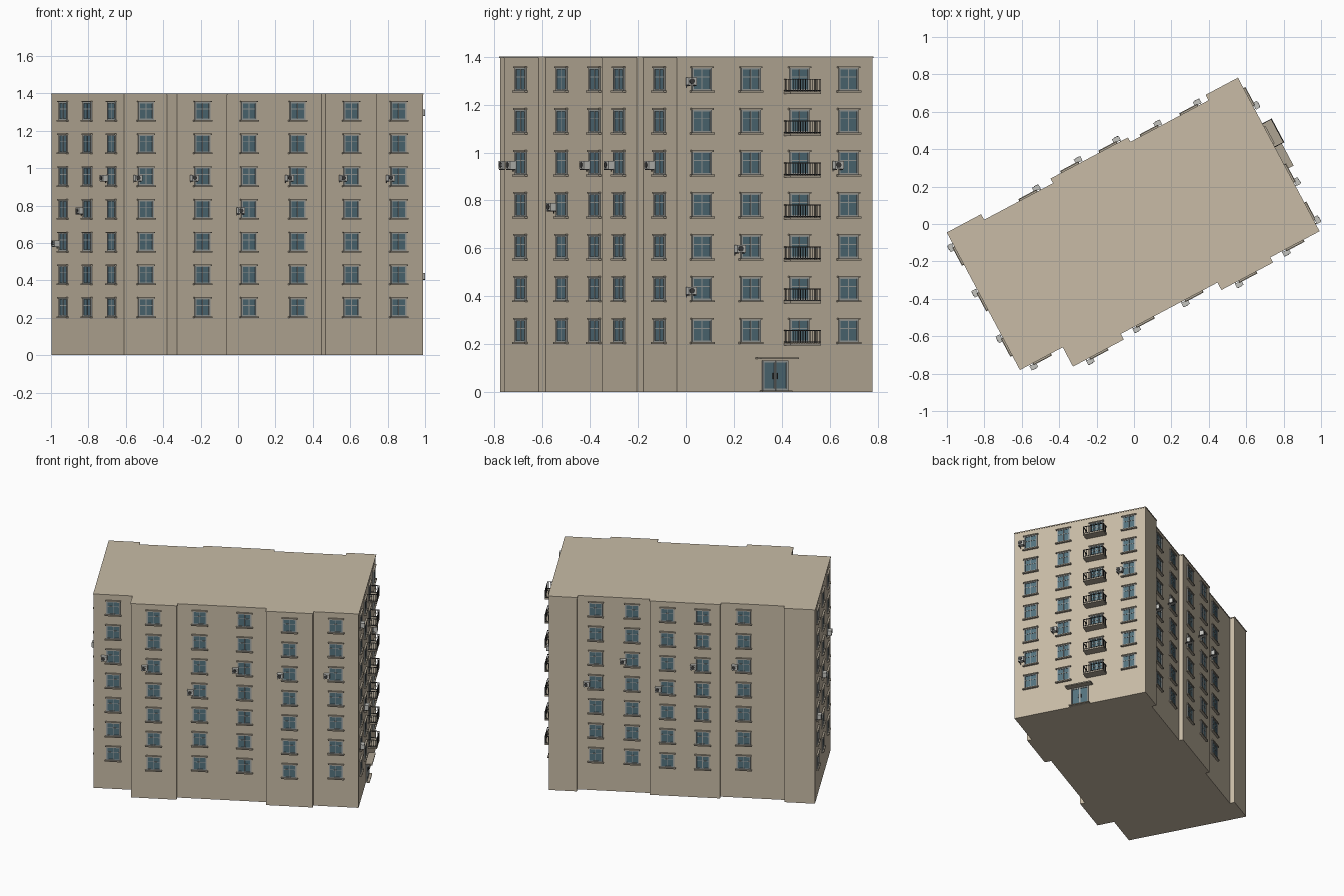
import bpy, bmesh, math
from mathutils import Matrix, Vector

if "Cube" in bpy.data.objects:
    bpy.data.objects.remove(bpy.data.objects["Cube"])

ROT = Matrix.Rotation(math.radians(28), 3, 'Z')
HEIGHT, FLOORS, FIRST, STEP = 1.4, 7, 0.256, 0.175


def material(name, rgb):
    m = bpy.data.materials.new(name)
    m.diffuse_color = (*rgb, 1)
    m.use_nodes = True
    m.node_tree.nodes["Principled BSDF"].inputs["Base Color"].default_value = m.diffuse_color
    return m


WALL = material("plaster", (0.58, 0.50, 0.38))
TRIM = material("stone_trim", (0.42, 0.37, 0.29))
FRAME = material("window_paint", (0.36, 0.38, 0.37))
GLASS = material("glass", (0.09, 0.17, 0.21))
METAL = material("dark_metal", (0.05, 0.05, 0.05))
UNIT = material("unit_shell", (0.55, 0.55, 0.52))

parts = {}


def part(name, mat):
    if name not in parts:
        parts[name] = (bmesh.new(), mat)
    return parts[name][0]


def box(name, mat, frame, x, d, z):
    """Box from ranges: x along the wall, d outwards, z up."""
    size = Vector((x[1] - x[0], d[1] - d[0], z[1] - z[0]))
    mid = Vector((sum(x) / 2, -sum(d) / 2, sum(z) / 2))
    bmesh.ops.create_cube(part(name, mat), size=1,
                          matrix=frame @ Matrix.Translation(mid) @ Matrix.Diagonal((*size, 1)))


# Footprint, counter-clockwise, in the building's own axes
OUTLINE = [(-.902, -.40), (-.643, -.40), (-.643, -.517), (-.341, -.517), (-.341, -.483),
           (.25, -.483), (.25, -.528), (.557, -.528), (.557, -.497), (.855, -.497),
           (.855, .427), (.665, .427), (.665, .394), (.186, .394), (.186, .421),
           (-.277, .421), (-.277, .393), (-.70, .393), (-.70, .427), (-.902, .427)]
PTS = [ROT @ Vector((u, v, 0)) for u, v in OUTLINE]

# Wall index -> list of (position along the wall, floors with a cooling unit)
BAYS = {0: [(.5, [4])],
        2: [(.5, [4])],
        4: [(.25, [3]), (.75, [4])],
        6: [(.5, [4])],
        8: [(.5, [4])],
        9: [(.125, [1, 6]), (.375, [2]), (.625, []), (.875, [4])],
        12: [(.25, [3]), (.75, [4])],
        14: [(.25, [3]), (.75, [4])],
        16: [(.36, [4])],
        19: [(1 / 6, [2]), (.5, [3]), (5 / 6, [4])]}


def prism(name, mat, z0, z1, grow=0.0):
    bm = part(name, mat)
    n = len(PTS)
    verts = []
    for i, p in enumerate(PTS):
        a, b = (p - PTS[i - 1]).normalized(), (PTS[(i + 1) % n] - p).normalized()
        out = Vector((a.y, -a.x, 0)) + Vector((b.y, -b.x, 0))
        verts.append(bm.verts.new(p + out * grow + Vector((0, 0, z0))))
    face = bm.faces.new(verts)
    ext = bmesh.ops.extrude_face_region(bm, geom=[face], use_keep_orig=True)
    bmesh.ops.translate(bm, vec=(0, 0, z1 - z0),
                        verts=[g for g in ext["geom"] if isinstance(g, bmesh.types.BMVert)])
    bmesh.ops.recalc_face_normals(bm, faces=bm.faces)


def wall_frame(i, t, z):
    a, b = PTS[i], PTS[(i + 1) % len(PTS)]
    p, r = a.lerp(b, t), (b - a).normalized()
    return Matrix(((r.x, -r.y, 0, p.x), (r.y, r.x, 0, p.y), (0, 0, 1, z), (0, 0, 0, 1)))


def window(f):
    box("window_glass", GLASS, f, (-.042, .042), (-.004, .003), (-.044, .044))
    for s in (-1, 1):
        x = sorted((s * .038, s * .046))
        box("window_frames", FRAME, f, x, (-.004, .007), (-.048, .048))
    box("window_frames", FRAME, f, (-.038, .038), (-.004, .007), (.041, .048))
    box("window_frames", FRAME, f, (-.038, .038), (-.004, .007), (-.048, -.041))
    box("window_frames", FRAME, f, (-.002, .002), (-.004, .005), (-.041, .041))
    box("window_frames", FRAME, f, (-.038, .038), (-.004, .005), (.008, .012))
    box("window_lintels", TRIM, f, (-.052, .052), (-.004, .012), (.047, .054))
    box("window_sills", TRIM, f, (-.055, .055), (-.004, .015), (-.056, -.048))


def cooling_unit(f):
    box("cooling_units", UNIT, f, (-.078, -.038), (.008, .034), (-.024, .008))
    fan = f @ Matrix.Translation((-.062, -.0345, -.008)) @ Matrix.Rotation(math.pi / 2, 4, 'X')
    bmesh.ops.create_cone(part("unit_fans", METAL), cap_ends=True, segments=16,
                          radius1=.012, radius2=.012, depth=.003, matrix=fan)
    for x in (-.074, -.045):
        box("unit_brackets", METAL, f, (x, x + .003), (-.002, .034), (-.028, -.024))
        box("unit_brackets", METAL, f, (x, x + .003), (-.002, .003), (-.036, -.024))


def balcony(f):
    w, d, lo, hi = .072, .058, -.052, .002
    box("balcony_slabs", TRIM, f, (-w, w), (-.004, d + .002), (lo - .009, lo))
    for z in (hi, lo + .006):
        box("balcony_railings", METAL, f, (-w, w), (d - .004, d), (z - .004, z))
        for s in (-1, 1):
            x = sorted((s * w, s * (w - .004)))
            box("balcony_railings", METAL, f, x, (-.002, d), (z - .004, z))
    for k in range(13):
        x = -w + .001 + k * (2 * w - .004) / 12
        box("balcony_railings", METAL, f, (x, x + .002), (d - .003, d - .001), (lo, hi))
    for s in (-1, 1):
        for k in range(4):
            y, x = .008 + k * .013, sorted((s * (w - .001), s * (w - .003)))
            box("balcony_railings", METAL, f, x, (y, y + .002), (lo, hi))


# Building body and thin roof edge
prism("building_walls", WALL, 0, HEIGHT - .006)
prism("roof_slab", WALL, HEIGHT - .006, HEIGHT, .003)

# Windows, cooling units and the column of balconies
for wall, bays in BAYS.items():
    for t, units in bays:
        for floor in range(FLOORS):
            f = wall_frame(wall, t, FIRST + STEP * floor)
            window(f)
            if floor in units:
                cooling_unit(f)
            if wall == 9 and t == .625:
                balcony(f)

# Street entrance: double glass door, canopy and step
f = wall_frame(9, .5, 0)
box("door_glass", GLASS, f, (-.055, .055), (-.004, .003), (.006, .128))
for x0, x1 in ((-.06, -.052), (.052, .06), (-.005, -.001), (.001, .005)):
    box("door_frame", FRAME, f, (x0, x1), (-.004, .008), (.006, .132))
for z in (.006, .124):
    box("door_frame", FRAME, f, (-.052, .052), (-.004, .007), (z, z + .008))
for x in (-.011, .008):
    box("door_handles", METAL, f, (x, x + .003), (.003, .01), (.055, .08))
box("entrance_canopy", TRIM, f, (-.09, .09), (-.004, .045), (.137, .145))
box("entrance_step", TRIM, f, (-.07, .07), (-.004, .025), (0, .006))

for name, (bm, mat) in parts.items():
    mesh = bpy.data.meshes.new(name)
    bm.to_mesh(mesh)
    bm.free()
    mesh.materials.append(mat)
    bpy.context.collection.objects.link(bpy.data.objects.new(name, mesh))
